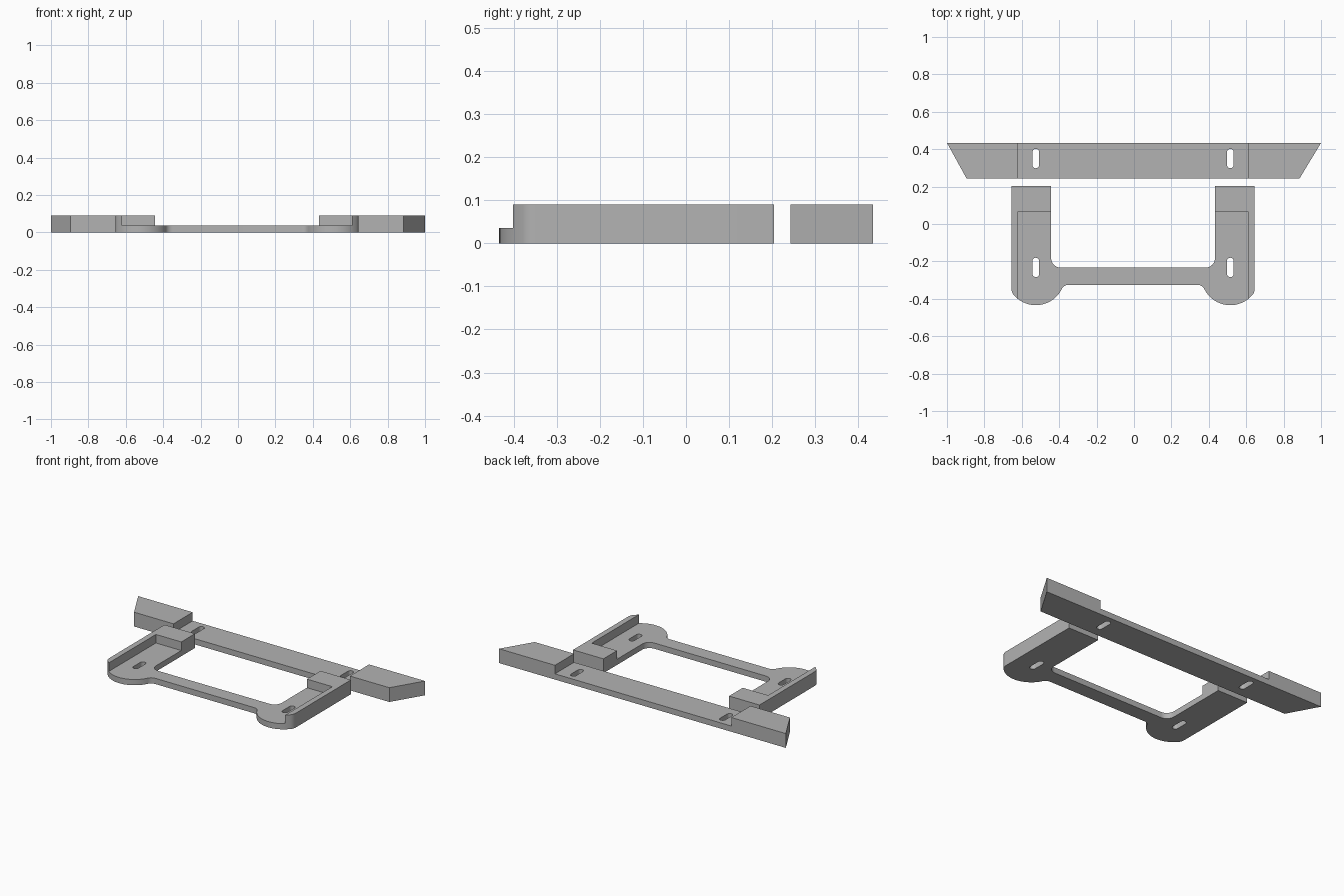
import bpy, bmesh
from math import sin, cos, radians
from mathutils import Vector

cube = bpy.data.objects.get("Cube")
if cube:
    bpy.data.objects.remove(cube)

LOW, TALL = 0.036, 0.09      # plate and raised heights
SHIFT = -0.005               # small sideways offset of the features
WALL_X = 0.615               # inner side of the raised outer parts
BLOCK_Y = 0.068              # front of the raised end blocks

grey = bpy.data.materials.new("plain grey")
grey.use_nodes = True
colour = (0.45, 0.45, 0.45, 1)
grey.diffuse_color = colour
grey.node_tree.nodes["Principled BSDF"].inputs["Base Color"].default_value = colour


def arc(cx, cy, r, start, end, steps=8):
    angles = [radians(start + (end - start) * i / steps) for i in range(steps + 1)]
    return [(cx + r * cos(a), cy + r * sin(a)) for a in angles]


def slot(cx, cy, half=0.052, r=0.018):
    return arc(cx, cy + half - r, r, 0, 180) + arc(cx, cy - half + r, r, 180, 360)


def mirrored(half):
    return half + [(-x, y) for x, y in reversed(half)]


def stepped_plate(name, loops, cuts, is_tall):
    """Fill an outline with holes, thicken it, then raise the chosen regions."""
    bm = bmesh.new()
    for loop in loops:
        verts = [bm.verts.new((x + SHIFT, y, 0)) for x, y in loop]
        for a, b in zip(verts, verts[1:] + verts[:1]):
            bm.edges.new((a, b))
    bmesh.ops.triangle_fill(bm, use_beauty=True, edges=bm.edges[:], normal=(0, 0, 1))
    for point, normal in cuts:
        bmesh.ops.bisect_plane(bm, geom=bm.verts[:] + bm.edges[:] + bm.faces[:],
                               dist=1e-5, plane_co=point, plane_no=normal)

    def raise_faces(faces, height, keep):
        out = bmesh.ops.extrude_face_region(bm, geom=faces, use_keep_orig=keep)["geom"]
        moved = [g for g in out if isinstance(g, bmesh.types.BMVert)]
        bmesh.ops.translate(bm, verts=moved, vec=(0, 0, height))
        if not keep:
            bmesh.ops.delete(bm, geom=[f for f in faces if f.is_valid], context="FACES")
        return [g for g in out if isinstance(g, bmesh.types.BMFace)]

    top = raise_faces(bm.faces[:], LOW, True)
    top = [f for f in top if f.calc_center_median().z > LOW - 1e-4]
    raise_faces([f for f in top if is_tall(f.calc_center_median() - Vector((SHIFT, 0, 0)))],
                TALL - LOW, False)
    bmesh.ops.remove_doubles(bm, verts=bm.verts[:], dist=1e-5)
    bmesh.ops.recalc_face_normals(bm, faces=bm.faces[:])
    bmesh.ops.dissolve_limit(bm, angle_limit=radians(1), verts=bm.verts[:], edges=bm.edges[:])
    mesh = bpy.data.meshes.new(name)
    bm.to_mesh(mesh)
    bm.free()
    mesh.materials.append(grey)
    obj = bpy.data.objects.new(name, mesh)
    bpy.context.collection.objects.link(obj)
    bpy.ops.object.select_all(action="DESELECT")
    obj.select_set(True)
    bpy.context.view_layer.objects.active = obj
    bpy.ops.object.shade_smooth_by_angle(angle=radians(30))
    return obj


side_cuts = [((s * WALL_X + SHIFT, 0, 0), (1, 0, 0)) for s in (-1, 1)]

# U-shaped bracket: rounded lobes, thin outer walls and raised arm ends
half = (arc(0.345, -0.365, 0.04, 90, 26)
        + arc(0.52, -0.279, 0.155, 206, 319.6, 20)
        + arc(0.60, -0.347, 0.05, 319.6, 360)[1:]
        + [(0.65, 0.204), (0.438, 0.204)]
        + arc(0.388, -0.183, 0.05, 0, -90))
stepped_plate("bracket",
              [mirrored(half), slot(0.52, -0.232), slot(-0.52, -0.232)],
              side_cuts + [((0, BLOCK_Y, 0), (0, 1, 0))],
              lambda c: abs(c.x) > WALL_X or c.y > BLOCK_Y)

# Rear bar: slanted ends, raised outside the slots
stepped_plate("rear_bar",
              [[(-1 - SHIFT, 0.434), (-0.89, 0.243), (0.89, 0.243), (1 - SHIFT, 0.434)],
               slot(0.52, 0.35), slot(-0.52, 0.35)],
              side_cuts, lambda c: abs(c.x) > WALL_X)
